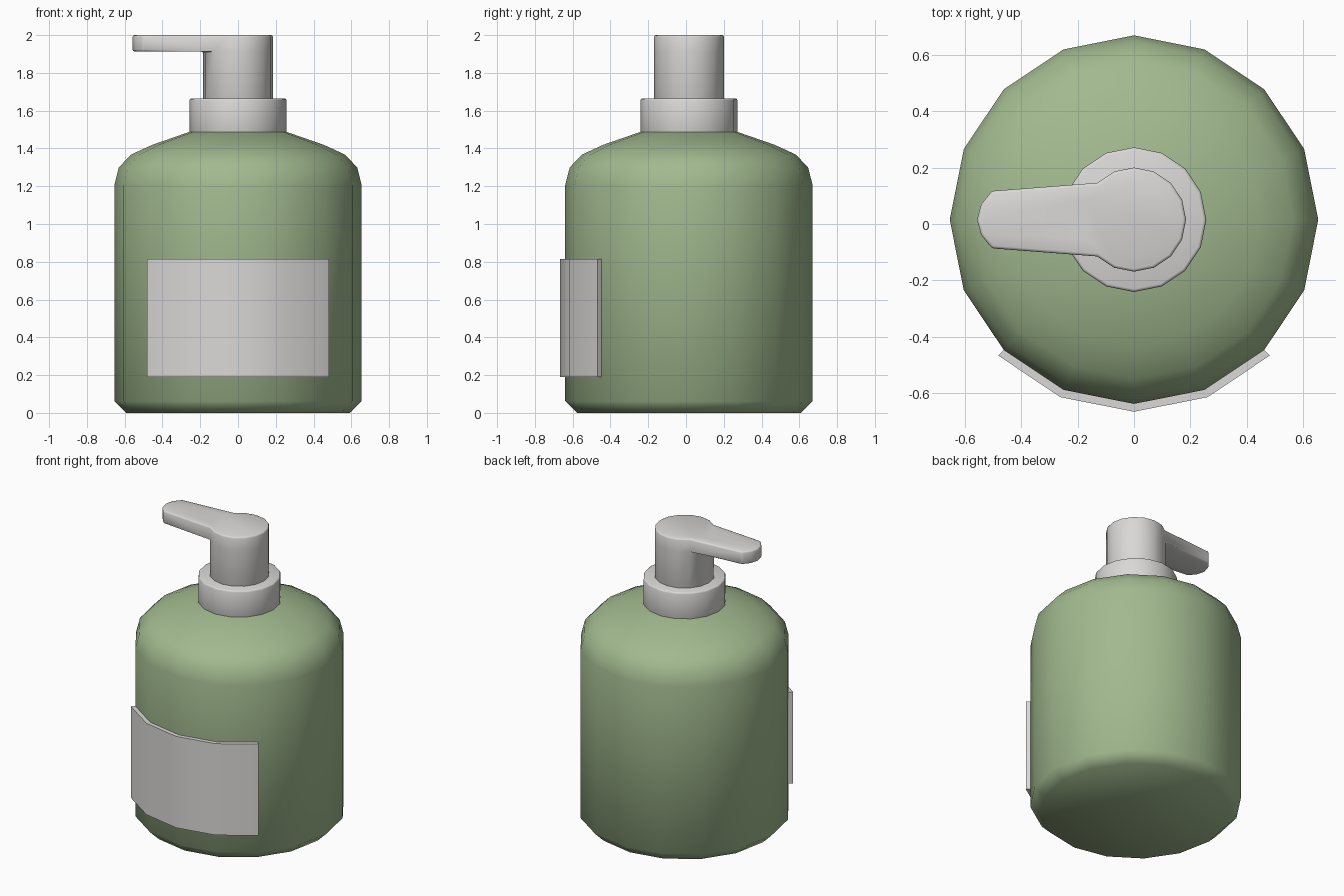
import bpy, bmesh, math
from mathutils import Vector

if "Cube" in bpy.data.objects:
    bpy.data.objects.remove(bpy.data.objects["Cube"])

CY = 0.0155   # bottle axis sits slightly behind the origin
N = 16        # sides of every round part


def material(name, rgb):
    m = bpy.data.materials.new(name)
    m.diffuse_color = (*rgb, 1)
    m.use_nodes = True
    m.node_tree.nodes["Principled BSDF"].inputs["Base Color"].default_value = m.diffuse_color
    return m


GREEN = material("sage green", (0.36, 0.49, 0.275))
GREY = material("light grey", (0.70, 0.69, 0.68))


def finish(bm, name, mat, angle, bevel=0):
    bmesh.ops.recalc_face_normals(bm, faces=bm.faces[:])
    if bevel:
        edges = [e for e in bm.edges if e.calc_face_angle(0) > math.radians(40)]
        bmesh.ops.bevel(bm, geom=edges, offset=bevel, segments=2, profile=0.5,
                        affect='EDGES', clamp_overlap=True)
    me = bpy.data.meshes.new(name)
    bm.to_mesh(me)
    bm.free()
    me.materials.append(mat)
    ob = bpy.data.objects.new(name, me)
    bpy.context.collection.objects.link(ob)
    bpy.ops.object.select_all(action='DESELECT')
    ob.select_set(True)
    bpy.context.view_layer.objects.active = ob
    bpy.ops.object.shade_smooth_by_angle(angle=math.radians(angle))
    return ob


def polar(r, deg, z):
    a = math.radians(deg)
    return Vector((r * math.cos(a), CY + r * math.sin(a), z))


def lathe(profile):
    """Closed solid of revolution; returns bmesh and its rings."""
    bm = bmesh.new()
    rings = [[bm.verts.new(polar(r, i * 360 / N, z)) for i in range(N)]
             for r, z in profile]
    for a, b in zip(rings, rings[1:]):
        for i in range(N):
            j = (i + 1) % N
            bm.faces.new((a[i], a[j], b[j], b[i]))
    bm.faces.new(rings[0][::-1])
    bm.faces.new(rings[-1])
    return bm, rings


# Bottle body
bm, _ = lathe([(0.592, 0), (0.655, 0.062), (0.655, 1.205), (0.631, 1.30),
               (0.565, 1.368), (0.452, 1.42), (0.25, 1.49)])
finish(bm, "bottle_body", GREEN, 60)

# Collar
bm, _ = lathe([(0.257, 1.47), (0.257, 1.665)])
finish(bm, "collar", GREY, 60, 0.01)

# Pump head with the spout pulled out of its upper left side
bm, rings = lathe([(0.185, 1.65), (0.185, 1.913), (0.185, 2.0)])
arc = range(6, 11)
tip = [(-0.505, 0.102), (-0.543, 0.055), (-0.558, 0),
       (-0.543, -0.055), (-0.505, -0.102)]
side = [f for f in bm.faces if len(f.verts) == 4
        and all(v in [rings[k][i] for k in (1, 2) for i in arc] for v in f.verts)]
bmesh.ops.delete(bm, geom=side, context='FACES')
low, high = [[bm.verts.new((x, CY + y, z)) for x, y in tip] for z in (1.913, 2.0)]
root_low, root_high = [[rings[k][i] for i in arc] for k in (1, 2)]
for i in range(4):
    bm.faces.new((low[i], low[i + 1], high[i + 1], high[i]))
for i in (0, 4):
    bm.faces.new((root_low[i], low[i], high[i], root_high[i]))
for root, end in ((root_low, low), (root_high, high)):
    for i in range(4):
        bm.faces.new((root[i], root[i + 1], end[i + 1], end[i]))
# clear the dangling inner edges left between the two root arcs
loose = [e for e in bm.edges if not e.link_faces]
bmesh.ops.delete(bm, geom=loose, context='EDGES')
finish(bm, "pump_head", GREY, 60, 0.01)

# Wrapped front label
bm = bmesh.new()
cols = []
for i in range(5):
    d = -135 + i * 22.5
    cols.append([bm.verts.new(polar(r, d, z)) for r, z in
                 ((0.65, 0.19), (0.683, 0.19), (0.683, 0.815), (0.65, 0.815))])
for a, b in zip(cols, cols[1:]):
    for k in range(4):
        m = (k + 1) % 4
        bm.faces.new((a[k], b[k], b[m], a[m]))
bm.faces.new(cols[0])
bm.faces.new(cols[-1][::-1])
finish(bm, "front_label", GREY, 30)
